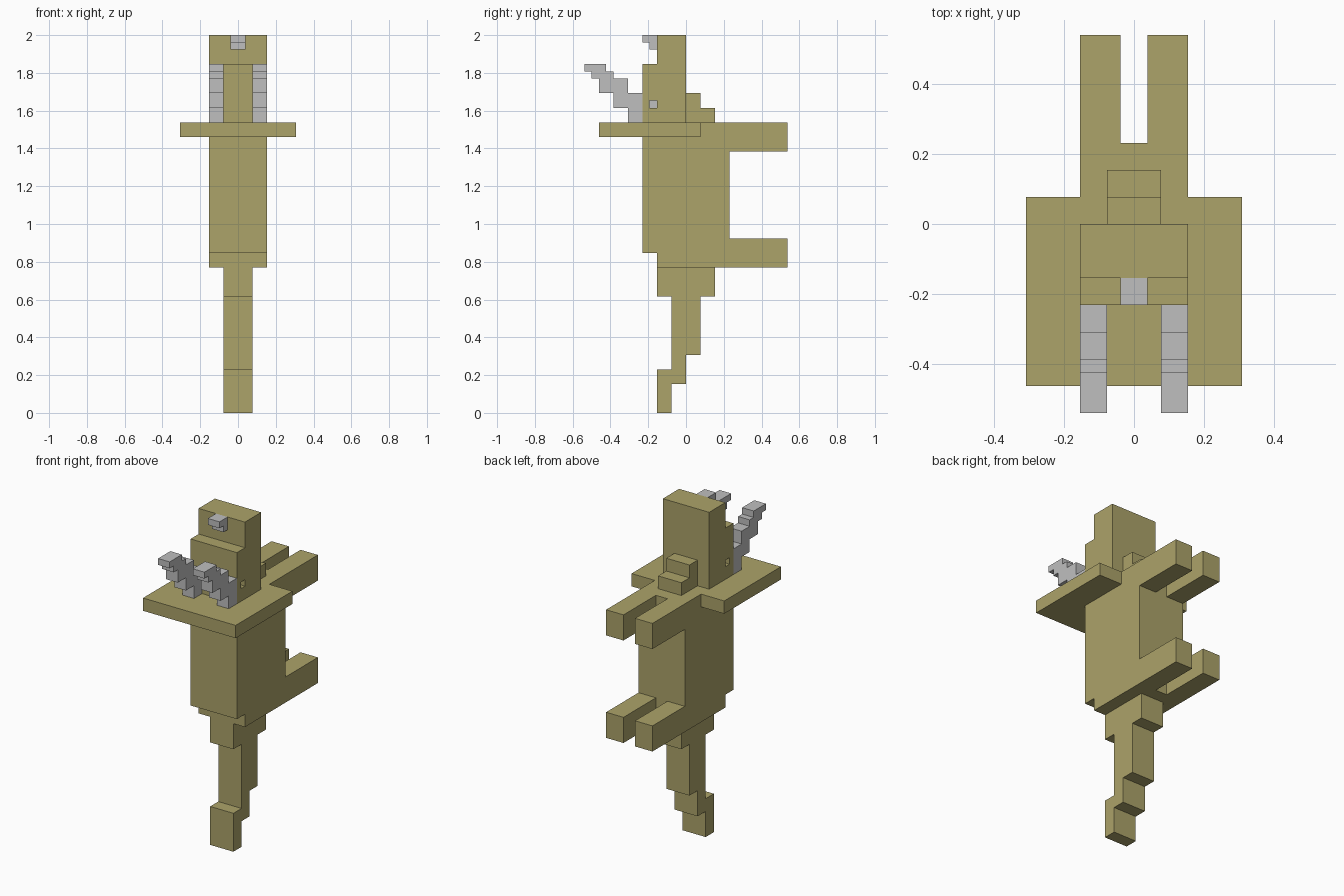
import bpy
import bmesh

cube = bpy.data.objects.get("Cube")
if cube:
    bpy.data.objects.remove(cube, do_unlink=True)

U = 1 / 13  # one block


def material(name, rgb):
    m = bpy.data.materials.new(name)
    m.use_nodes = True
    m.diffuse_color = (*rgb, 1)
    m.node_tree.nodes["Principled BSDF"].inputs["Base Color"].default_value = (*rgb, 1)
    return m


olive = material("olive", (0.413, 0.366, 0.144))
grey = material("light grey", (0.52, 0.52, 0.52))


def slab(name, profile, x0, x1, mat):
    """Extrude a side profile of (y, z) block units from x0 to x1."""
    bm = bmesh.new()
    face = bm.faces.new([bm.verts.new((x0 * U, y * U, z * U)) for y, z in profile])
    ext = bmesh.ops.extrude_face_region(bm, geom=[face], use_keep_orig=True)
    moved = [g for g in ext["geom"] if isinstance(g, bmesh.types.BMVert)]
    bmesh.ops.translate(bm, verts=moved, vec=((x1 - x0) * U, 0, 0))
    bmesh.ops.recalc_face_normals(bm, faces=bm.faces)
    me = bpy.data.meshes.new(name)
    bm.to_mesh(me)
    bm.free()
    me.materials.append(mat)
    ob = bpy.data.objects.new(name, me)
    bpy.context.collection.objects.link(ob)
    return ob


def box(name, x, y, z, mat):
    profile = [(y[0], z[0]), (y[1], z[0]), (y[1], z[1]), (y[0], z[1])]
    return slab(name, profile, x[0], x[1], mat)


# Trunk, shoulder plate and tail
slab("body", [(-2, 10), (3, 10), (3, 20), (1, 20), (1, 19), (-3, 19), (-3, 11), (-2, 11)],
     -2, 2, olive)
box("shoulder_plate", (-4, 4), (-6, 1), (19, 20), olive)
slab("tail", [(-2, 10), (-2, 8), (-1, 8), (-1, 3), (-2, 3), (-2, 0), (-1, 0), (-1, 2),
              (0, 2), (0, 4), (1, 4), (1, 8), (2, 8), (2, 10)], -1, 1, olive)

# Head, neck hump and nose horn
head = slab("head", [(-3, 20), (0, 20), (0, 26), (-2, 26), (-2, 24), (-3, 24)], -2, 2, olive)
slab("neck_hump", [(0, 20), (2, 20), (2, 21), (1, 21), (1, 22), (0, 22)], -1, 1, olive)
slab("nose_horn", [(-2, 26), (-3, 26), (-3, 25.5), (-2.5, 25.5), (-2.5, 25), (-2, 25)],
     -0.5, 0.5, grey)

# Paired parts
tusk = [(-3, 20), (-4, 20), (-4, 21), (-5, 21), (-5, 22), (-6, 22), (-6, 23),
        (-6.5, 23), (-6.5, 23.5), (-7, 23.5), (-7, 24), (-5.5, 24), (-5.5, 23.5),
        (-5, 23.5), (-5, 23), (-4, 23), (-4, 22), (-3, 22)]
for side, s in (("left", 1), ("right", -1)):
    slab(side + "_tusk", tusk, s * 1, s * 2, grey)
    box(side + "_upper_leg", (s * 0.5, s * 2), (3, 7), (18, 20), olive)
    box(side + "_lower_leg", (s * 0.5, s * 2), (3, 7), (10, 12), olive)

    # Sunken eye socket with a grey eye at its bottom
    cutter = box(side + "_socket_cutter", (s * 1.5, s * 2.5), (-2.5, -2), (21, 21.5), olive)
    cutter.hide_render = True
    mod = head.modifiers.new("socket", "BOOLEAN")
    mod.operation = "DIFFERENCE"
    mod.solver = "EXACT"
    mod.object = cutter
    bpy.context.view_layer.objects.active = head
    bpy.ops.object.modifier_apply(modifier=mod.name)
    bpy.data.objects.remove(cutter, do_unlink=True)
    box(side + "_eye", (s * 1.5, s * 1.55), (-2.5, -2), (21, 21.5), grey)
